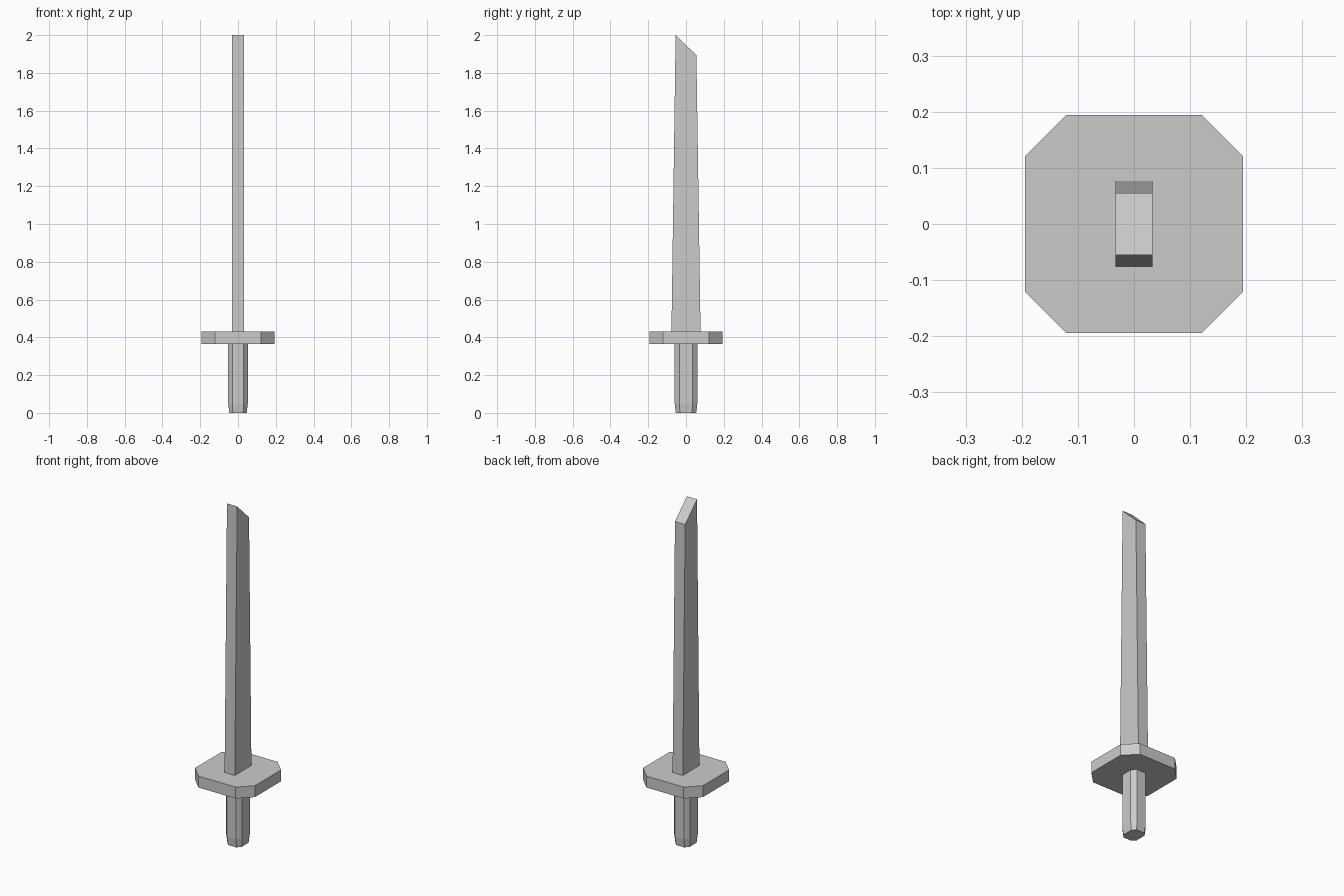
import bpy, bmesh

cube = bpy.data.objects.get("Cube")
if cube:
    bpy.data.objects.remove(cube, do_unlink=True)

# Single flat grey
grey = bpy.data.materials.new("plain_grey")
grey.use_nodes = True
colour = (0.6, 0.6, 0.6, 1)
grey.diffuse_color = colour
grey.node_tree.nodes["Principled BSDF"].inputs["Base Color"].default_value = colour


def octagon(hx, hy, fx, fy, z):
    """Rectangle of half size hx, hy with corners cut back to fx, fy."""
    return [(hx, -fy, z), (hx, fy, z), (fx, hy, z), (-fx, hy, z),
            (-hx, fy, z), (-hx, -fy, z), (-fx, -hy, z), (fx, -hy, z)]


def loft(name, rings):
    """Join stacked rings with flat sides and cap both ends."""
    bm = bmesh.new()
    loops = [[bm.verts.new(p) for p in ring] for ring in rings]
    for low, high in zip(loops, loops[1:]):
        n = len(low)
        for i in range(n):
            j = (i + 1) % n
            bm.faces.new((low[i], low[j], high[j], high[i]))
    bm.faces.new(loops[0][::-1])
    bm.faces.new(loops[-1])
    bmesh.ops.recalc_face_normals(bm, faces=bm.faces[:])
    mesh = bpy.data.meshes.new(name)
    bm.to_mesh(mesh)
    bm.free()
    mesh.materials.append(grey)
    obj = bpy.data.objects.new(name, mesh)
    bpy.context.collection.objects.link(obj)
    return obj


def blade_ring(half_y, z_front, z_back, half_x=0.033):
    return [(half_x, -half_y, z_front), (half_x, half_y, z_back),
            (-half_x, half_y, z_back), (-half_x, -half_y, z_front)]


# Grip with a slightly tapered end
loft("handle", [octagon(0.046, 0.054, 0.027, 0.032, 0),
                octagon(0.052, 0.06, 0.03, 0.035, 0.05),
                octagon(0.052, 0.06, 0.03, 0.035, 0.365)])

# Flat guard with cut corners
loft("guard", [octagon(0.194, 0.194, 0.121, 0.121, z) for z in (0.365, 0.432)])

# Tapered blade with a slanted tip
loft("blade", [blade_ring(0.077, 0.432, 0.432),
               blade_ring(0.055, 2.0, 1.894)])
